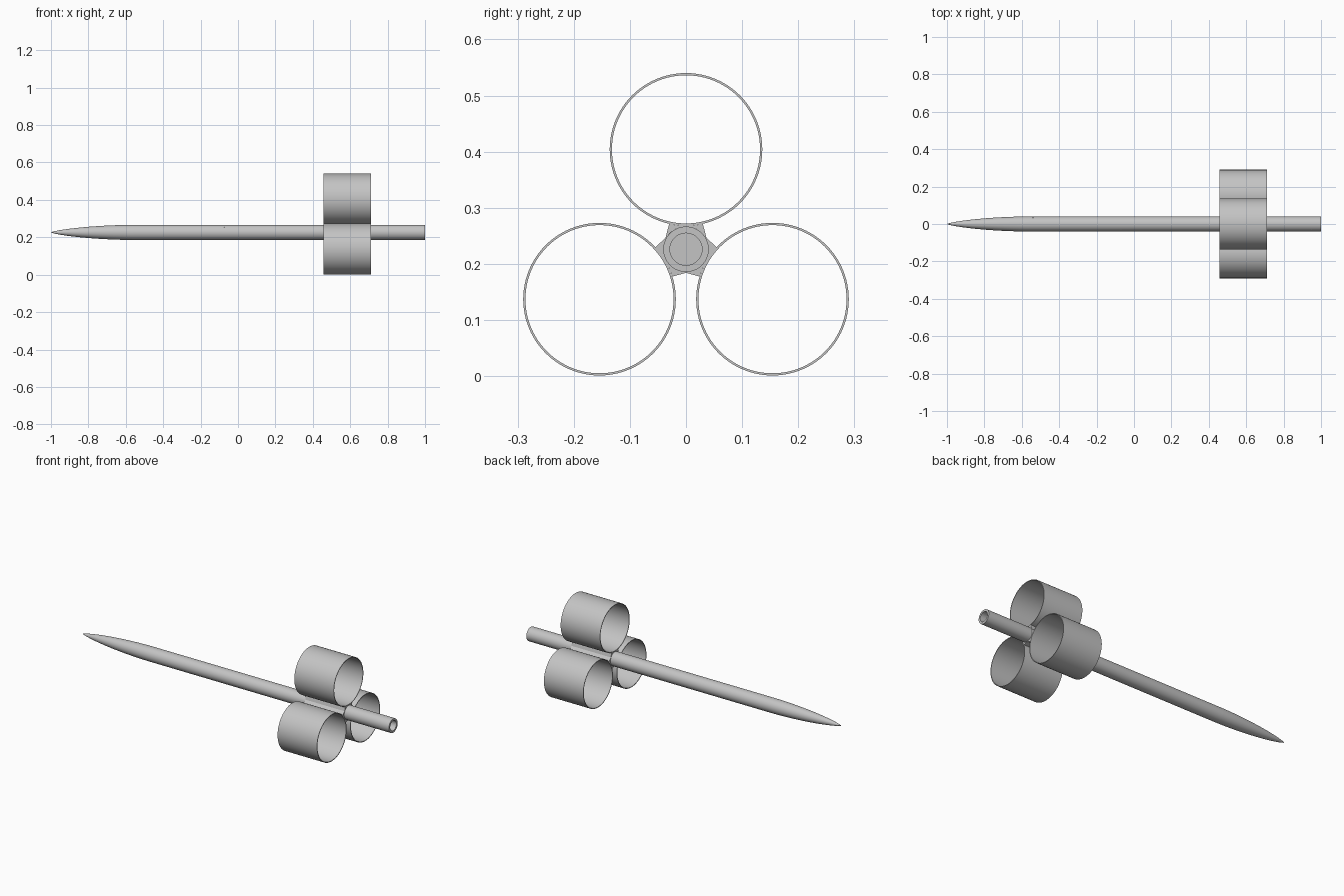
import bpy, bmesh, math
from mathutils import Vector, Matrix

if "Cube" in bpy.data.objects:
    bpy.data.objects.remove(bpy.data.objects["Cube"], do_unlink=True)

AXIS_Z = 0.226
BODY_R = 0.0405
RING_R, RING_WALL, RING_DIST = 0.136, 0.004, 0.178
FIN_X0, FIN_X1 = 0.458, 0.712
SHOULDER = -0.56

grey = bpy.data.materials.new("light grey")
grey.use_nodes = True
colour = (0.55, 0.55, 0.55, 1)
grey.diffuse_color = colour
grey.node_tree.nodes["Principled BSDF"].inputs["Base Color"].default_value = colour


def finish(name, bm, smooth=True):
    bmesh.ops.recalc_face_normals(bm, faces=bm.faces)
    mesh = bpy.data.meshes.new(name)
    bm.to_mesh(mesh)
    bm.free()
    mesh.materials.append(grey)
    obj = bpy.data.objects.new(name, mesh)
    bpy.context.collection.objects.link(obj)
    if smooth:
        bpy.ops.object.select_all(action='DESELECT')
        obj.select_set(True)
        bpy.context.view_layer.objects.active = obj
        bpy.ops.object.shade_smooth_by_angle(angle=math.radians(30))
    return obj


def lathe(name, profile, centre, segments=64):
    """Spin (x, radius) points around an axis parallel to x."""
    bm = bmesh.new()
    verts = [bm.verts.new((x, 0, r)) for x, r in profile]
    edges = [bm.edges.new(pair) for pair in zip(verts, verts[1:])]
    bmesh.ops.spin(bm, geom=verts + edges, cent=(0, 0, 0), axis=(1, 0, 0),
                   angle=math.tau, steps=segments, use_duplicate=False)
    bmesh.ops.remove_doubles(bm, verts=bm.verts, dist=1e-5)
    bmesh.ops.translate(bm, verts=bm.verts, vec=centre)
    return finish(name, bm)


def around(angle, distance):
    """Point off the body axis; angle is measured from straight up."""
    return Vector((0, distance * math.sin(angle), AXIS_Z + distance * math.cos(angle)))


centre = Vector((0, 0, AXIS_Z))

# Nose cone with a rounded, slender profile and a flat base
nose = []
for i in range(25):
    t = (i / 24) ** 1.5
    a = math.acos(1 - 2 * t)
    r = BODY_R * math.sqrt(max(0, a - math.sin(2 * a) / 2 + math.sin(a) ** 3 / 3) / math.pi)
    nose.append((-1 + t * (SHOULDER + 1), r))
lathe("nose_cone", nose + [(SHOULDER, 0)], centre)

# Hollow body tube, open at the tail
bore = 0.0286
lathe("body_tube", [(SHOULDER, bore), (SHOULDER, BODY_R), (1, BODY_R),
                    (1, bore), (SHOULDER, bore)], centre)

# Three ring fins and the tapered fillets that join them to the body
half = 0.03
ring_gap = RING_DIST - math.sqrt(RING_R ** 2 - half ** 2)
corner = math.hypot(half, ring_gap)
tangent = math.atan2(half, ring_gap) + math.acos(BODY_R / corner)
for name, angle in (("top", 0), ("back", math.tau / 3), ("front", -math.tau / 3)):
    inner = RING_R - RING_WALL
    lathe(name + "_ring_fin", [(FIN_X0, RING_R), (FIN_X1, RING_R), (FIN_X1, inner),
                               (FIN_X0, inner), (FIN_X0, RING_R)],
          around(angle, RING_DIST), 96)

    outline = []
    for i in range(9):
        y = half * (i / 4 - 1)
        outline.append((y, RING_DIST - math.sqrt(RING_R ** 2 - y * y)))
    for i in range(13):
        a = tangent * (1 - i / 6)
        outline.append((BODY_R * math.sin(a), BODY_R * math.cos(a)))
    bm = bmesh.new()
    face = bm.faces.new([bm.verts.new((FIN_X0, y, z)) for y, z in outline])
    grown = bmesh.ops.extrude_face_region(bm, geom=[face])["geom"]
    bmesh.ops.translate(bm, vec=(FIN_X1 - FIN_X0, 0, 0),
                        verts=[v for v in grown if isinstance(v, bmesh.types.BMVert)])
    bmesh.ops.rotate(bm, verts=bm.verts, matrix=Matrix.Rotation(-angle, 3, 'X'))
    bmesh.ops.translate(bm, verts=bm.verts, vec=centre)
    finish(name + "_fin_fillet", bm)

# Tiny pins set into the body
for name, x, angle in (("middle_pin", -0.07, -math.pi / 4),
                       ("tail_pin", 0.95, -math.pi / 4),
                       ("shoulder_pin", -0.54, math.pi / 3)):
    bm = bmesh.new()
    bmesh.ops.create_cone(bm, cap_ends=True, segments=12, radius1=0.004,
                          radius2=0.004, depth=0.004)
    spot = around(angle, BODY_R - 0.0015)
    bmesh.ops.rotate(bm, verts=bm.verts, matrix=Matrix.Rotation(-angle, 3, 'X'))
    bmesh.ops.translate(bm, verts=bm.verts, vec=spot + Vector((x, 0, 0)))
    finish(name, bm)
